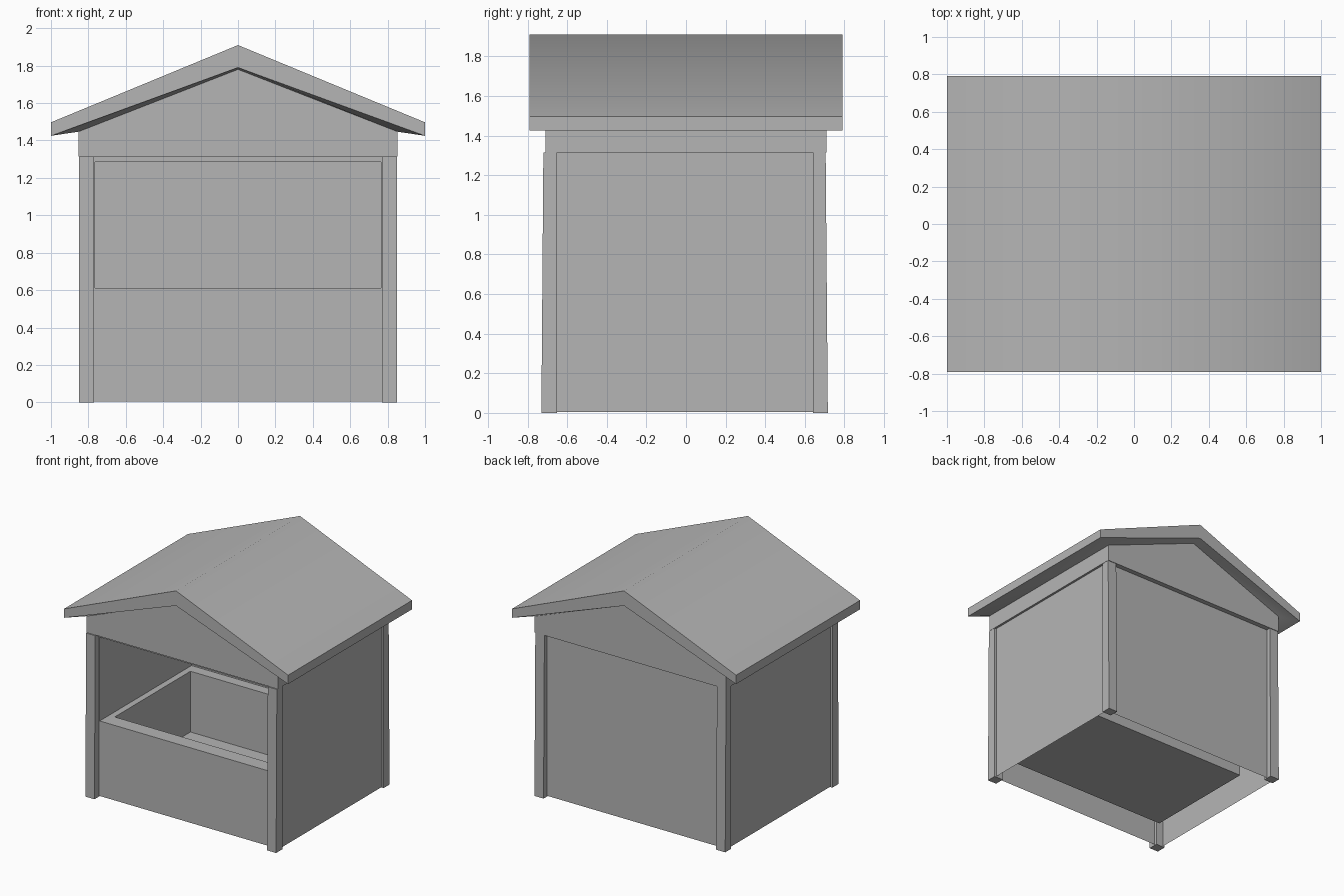
import bpy, bmesh, math

if "Cube" in bpy.data.objects:
    bpy.data.objects.remove(bpy.data.objects["Cube"])

grey = bpy.data.materials.new("dull_grey")
grey.diffuse_color = (0.46, 0.46, 0.46, 1)
grey.use_nodes = True
grey.node_tree.nodes["Principled BSDF"].inputs["Base Color"].default_value = grey.diffuse_color


def mesh_object(name, verts, faces):
    me = bpy.data.meshes.new(name)
    me.from_pydata(verts, [], faces)
    bm = bmesh.new()
    bm.from_mesh(me)
    bmesh.ops.recalc_face_normals(bm, faces=bm.faces)
    bm.to_mesh(me)
    bm.free()
    me.materials.append(grey)
    ob = bpy.data.objects.new(name, me)
    bpy.context.collection.objects.link(ob)
    return ob


def box(name, x0, x1, y0, y1, z0, z1, flare=0.0):
    """Box from limits; flare pushes the bottom of the outer y side outwards."""
    def yy(y, z):
        outer = y0 if y0 + y1 < 0 else y1
        return y + (flare if y > 0 else -flare) if (z == z0 and y == outer) else y
    verts = [(x, yy(y, z), z) for z in (z0, z1)
             for x, y in ((x0, y0), (x1, y0), (x1, y1), (x0, y1))]
    faces = [(0, 1, 2, 3), (4, 5, 6, 7)]
    faces += [(i, (i + 1) % 4, (i + 1) % 4 + 4, i + 4) for i in range(4)]
    return mesh_object(name, verts, faces)


def cut(target, cutter):
    cutter.hide_render = True
    mod = target.modifiers.new("cut", 'BOOLEAN')
    mod.operation = 'DIFFERENCE'
    mod.solver = 'EXACT'
    mod.object = cutter
    bpy.context.view_layer.objects.active = target
    bpy.ops.object.modifier_apply(modifier=mod.name)
    bpy.data.objects.remove(cutter, do_unlink=True)


# Booth walls: room behind the front opening and a sunken well inside it
walls = box("booth_walls", -0.835, 0.835, -0.67, 0.67, 0.005, 1.315)
cut(walls, box("room_cutter", -0.765, 0.765, -0.9, 0.50, 0.61, 1.285))
cut(walls, box("well_cutter", -0.715, 0.715, -0.55, 0.415, 0.12, 0.8))

# The shell is open underneath, so the well hangs inside hollow walls
bm = bmesh.new()
bm.from_mesh(walls.data)
bottom = [f for f in bm.faces if all(v.co.z < 0.01 for v in f.verts)]
bmesh.ops.delete(bm, geom=bottom, context='FACES')
bm.to_mesh(walls.data)
bm.free()

# Corner posts, slightly splayed at the foot
for sx, side in ((-1, "left"), (1, "right")):
    x0, x1 = sorted((sx * 0.77, sx * 0.851))
    box("front_post_" + side, x0, x1, -0.72, -0.65, 0, 1.315, 0.01)
    box("back_post_" + side, x0, x1, 0.64, 0.705, 0, 1.315, 0.011)

# Gable block and overhanging roof as one shell
verts = []
for s in (-1, 1):
    verts += [(x, s * 0.79, z) for x, z in
              ((-1, 1.497), (0, 1.91), (1, 1.497), (-1, 1.425), (0, 1.79), (1, 1.425))]
    verts += [(x, s * 0.71, z) for x, z in
              ((-0.853, 1.447), (0, 1.78), (0.853, 1.447), (-0.853, 1.315), (0.853, 1.315))]
n = 11
faces = []
for o in (0, n):
    for i in (0, 1):
        faces.append((o + i, o + i + 1, o + i + 4, o + i + 3))      # barge boards
        faces.append((o + i + 3, o + i + 4, o + i + 7, o + i + 6))  # end soffits
    faces.append((o + 6, o + 7, o + 8, o + 10, o + 9))              # gable ends
for a, b in ((0, 1), (1, 2), (0, 3), (2, 5), (3, 6), (5, 8), (6, 9), (8, 10), (9, 10)):
    faces.append((a, b, b + n, a + n))                              # lengthwise strips
roof = mesh_object("gable_roof", verts, faces)

# Soft shading over the ridge, sharp at the eaves
bpy.ops.object.select_all(action='DESELECT')
roof.select_set(True)
bpy.context.view_layer.objects.active = roof
bpy.ops.object.shade_smooth_by_angle(angle=math.radians(50))
